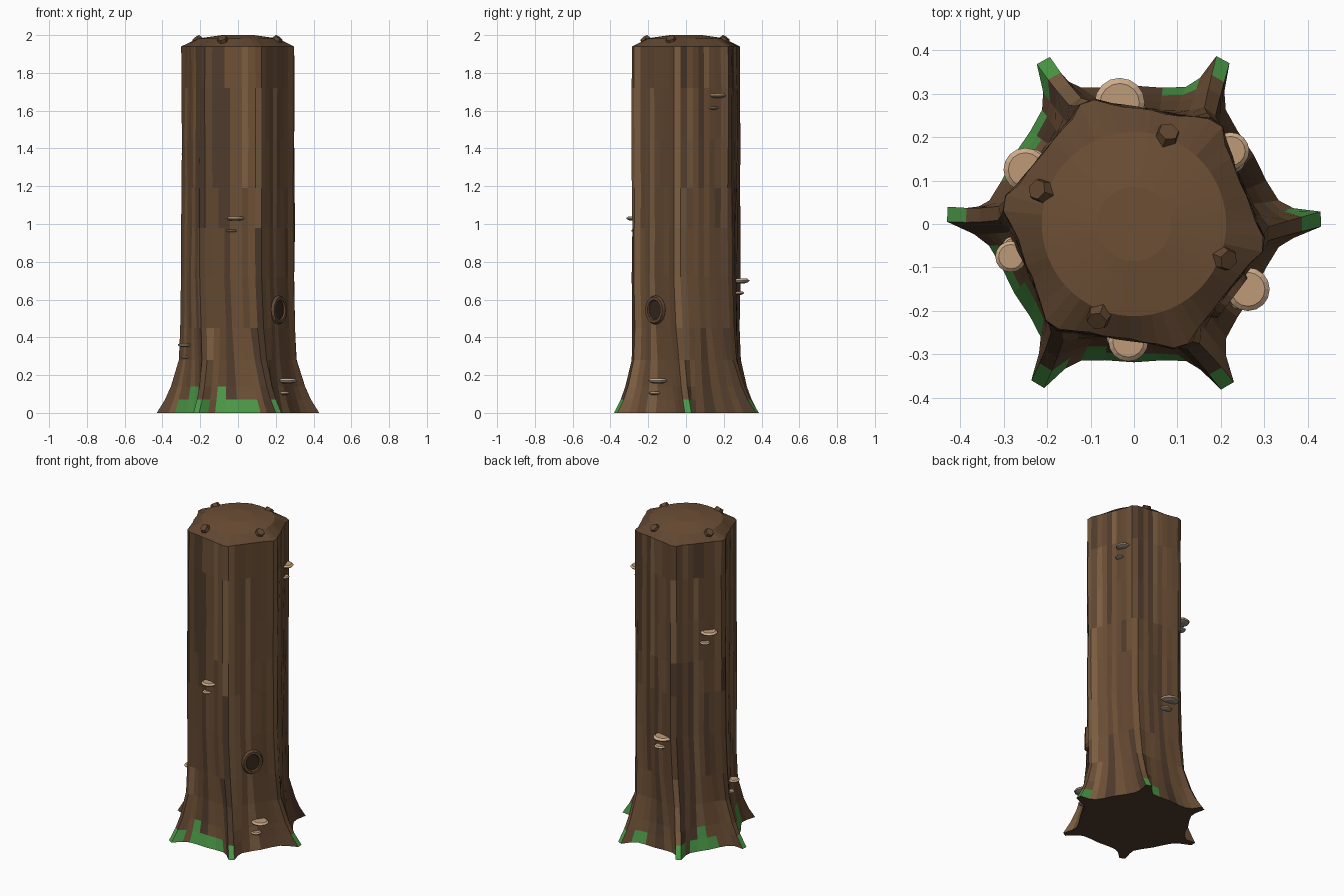
import bpy, bmesh, math, random
from mathutils import Matrix, Vector

if "Cube" in bpy.data.objects:
    bpy.data.objects.remove(bpy.data.objects["Cube"])

random.seed(4)


def mat(name, rgb):
    m = bpy.data.materials.new(name)
    m.diffuse_color = (*rgb, 1)
    m.use_nodes = True
    m.node_tree.nodes["Principled BSDF"].inputs["Base Color"].default_value = m.diffuse_color
    return m


BARK = [mat("bark_light", (.20, .112, .053)), mat("bark_mid", (.150, .078, .036)),
        mat("bark_brown", (.118, .062, .030)), mat("bark_dark", (.078, .043, .025))]
MOSS = mat("moss", (.073, .318, .064))
TAN = mat("fungus_top", (.52, .33, .19))
RIM = mat("fungus_rim", (.62, .42, .26))
UNDER = mat("fungus_underside", (.30, .26, .22))
HOLE = mat("hollow_dark", (.033, .02, .013))


def finish(bm, name, mats):
    bmesh.ops.recalc_face_normals(bm, faces=bm.faces)
    me = bpy.data.meshes.new(name)
    bm.to_mesh(me)
    bm.free()
    for m in mats:
        me.materials.append(m)
    ob = bpy.data.objects.new(name, me)
    bpy.context.collection.objects.link(ob)
    return ob


def bridge(bm, a, b, pick):
    n = len(a)
    for i in range(n):
        bm.faces.new((a[i], a[(i + 1) % n], b[(i + 1) % n], b[i])).material_index = pick(i)


# Trunk cross-section: six sectors of nine columns, crowded round each root
LOW = [-2.3, 2.3, 5, 9, 18, 30, 42, 51, 55]
HIGH = [-3.33 + 6.667 * k for k in range(9)]
ROOT = [1, 1, .45, .17, .02, 0, .02, .17, .45]
TIP_TURN = [1.5, 1.6, -1, -3, -1, 0]
#        z, flare of the base, reach of the roots
RINGS = [(0, 1, 1), (.07, .65, .66), (.14, .38, .42), (.28, .1, .09), (.45, .06, .02), (.72, .03, 0),
         (.98, 0, 0), (1.19, 0, 0), (1.45, .02, 0), (1.72, .03, 0), (1.94, -.02, 0)]


def ring(bm, z, flare, reach):
    verts = []
    t = min(1, z / .45)
    for s in range(6):
        for k in range(9):
            off = LOW[k] + (HIGH[k] - LOW[k]) * t
            hexa = .264 / math.cos(math.radians(30 - abs(off if off < 30 else 60 - off)))
            if k < 2:
                hexa += .005
            r = hexa + (.318 - hexa) * flare + .112 * reach * ROOT[k]
            if z > .2:
                r += random.uniform(-.003, .003)
            turn = TIP_TURN[s] * reach * ROOT[k] - 9 * min(1, z / .6)
            a = math.radians(60 * s + off + turn)
            verts.append(bm.verts.new((r * math.cos(a), r * math.sin(a), z)))
    return verts


bm = bmesh.new()
rings = [ring(bm, *p) for p in RINGS]
N = len(rings[0])

# Bark strips: each column keeps its tone over a run of rings
tones = []
for i in range(N):
    tone, column = random.choice((0, 1, 1, 2, 2, 3)), []
    for j in range(len(RINGS) - 1):
        if j in (3, 4, 6, 7, 9) and random.random() < .3:
            tone = random.choice((0, 1, 2, 2, 3))
        column.append(tone)
    tones.append(column)


def trunk_tone(i, j):
    s, k = divmod(i, 9)
    if j == 0 and (k == 0 or (s, k) in [(0, 1), (2, 1), (4, 1)]):
        return 4                                    # root tips
    if j == 0 and (s in (3, 4) and 3 <= k <= 6 or s == 2 and 3 <= k <= 5 or s == 1 and 2 <= k <= 3):
        return 4                                    # moss skirt
    if j == 1 and (s, k) in [(4, 3), (3, 5), (3, 6), (2, 4)]:
        return 4
    return tones[i][j]


for j in range(len(rings) - 1):
    bridge(bm, rings[j], rings[j + 1], lambda i: trunk_tone(i, j))
bm.faces.new(rings[0][::-1]).material_index = 3

# Cut top: sloping shoulder, flat shallow crown
prev = rings[-1]
for r, z in ((.212, 1.982), (.085, 2.0)):
    cur = []
    for v in rings[-1]:
        d = Vector((v.co.x, v.co.y, 0)).normalized() * r
        cur.append(bm.verts.new((d.x, d.y, z)))
    bridge(bm, prev, cur, lambda i: 2 if z < 1.99 else 1)
    prev = cur
bm.faces.new(prev).material_index = 1
finish(bm, "trunk", BARK + [MOSS])

# Stubby knobs round the crown
for n, (x, y) in enumerate([(.075, .20), (-.21, .075), (.205, -.078), (-.08, -.21)]):
    bm = bmesh.new()
    bmesh.ops.create_cone(bm, cap_ends=True, segments=6, radius1=.036, radius2=.024, depth=.045)
    ob = finish(bm, f"crown_knob_{n + 1}", [BARK[2]])
    out = Vector((x, y, .28)).normalized()
    ob.matrix_world = Matrix.Translation((x, y, 1.968)) @ out.to_track_quat('Z', 'Y').to_matrix().to_4x4()


# Shelf fungus: lathed disc sunk into the bark
def fungus(name, x, y, z, r):
    bm = bmesh.new()
    h = .2 * r + .002
    prof = [(.55, -1.1, 2), (.92, -.5, 2), (1, .1, 1), (.78, .9, 0)]
    prev = None
    for f, dz, tone in prof:
        cur = [bm.verts.new((f * r * math.cos(a), f * r * math.sin(a), dz * h))
               for a in [math.tau * i / 16 for i in range(16)]]
        if prev:
            bridge(bm, prev, cur, lambda i: 2 if f < .95 and dz < 0 else 1)
        else:
            bm.faces.new(cur[::-1]).material_index = 2
        prev = cur
    bm.faces.new(prev).material_index = 0
    finish(bm, name, [TAN, RIM, UNDER]).location = (x, y, z)


SHELVES = [(-.013, -.27, 1.03, .046), (-.283, -.075, .36, .036), (.262, -.15, .17, .05),
           (.222, .168, 1.68, .043), (-.033, .278, .70, .058), (-.25, .125, 1.37, .05)]
for n, (x, y, z, r) in enumerate(SHELVES):
    fungus(f"shelf_fungus_{n + 1}", x, y, z, r)
    d = Vector((x, y, 0)).normalized()
    side = Vector((d.y, -d.x, 0)) * .022            # small one below, to one side
    fungus(f"small_fungus_{n + 1}", x * .97 + side.x, y * .97 + side.y, z - .065, r * .62)

# Knot hole: oval bark ring with a dark hollow
a = math.radians(-37)
frame = (Matrix.Translation((.268 * math.cos(a), .268 * math.sin(a), .545))
         @ Matrix.Rotation(a, 4, 'Z') @ Matrix.Rotation(math.pi / 2, 4, 'Y'))
bm = bmesh.new()
loops = []
for i in range(16):
    t = math.tau * i / 16
    loop = []
    for k in range(6):
        p = math.tau * k / 6
        w = .015 * math.cos(p)
        loop.append(bm.verts.new(((.062 + w) * math.cos(t), (.050 + w) * math.sin(t), .018 * math.sin(p))))
    loops.append(loop)
for i in range(16):
    bridge(bm, loops[i], loops[(i + 1) % 16], lambda k: 0)
finish(bm, "knot_ring", [BARK[2]]).matrix_world = frame
bm = bmesh.new()
bmesh.ops.create_circle(bm, cap_ends=True, segments=16, radius=1)
bmesh.ops.scale(bm, vec=(.062, .050, 1), verts=bm.verts)
finish(bm, "knot_hollow", [HOLE]).matrix_world = frame @ Matrix.Translation((0, 0, .006))
